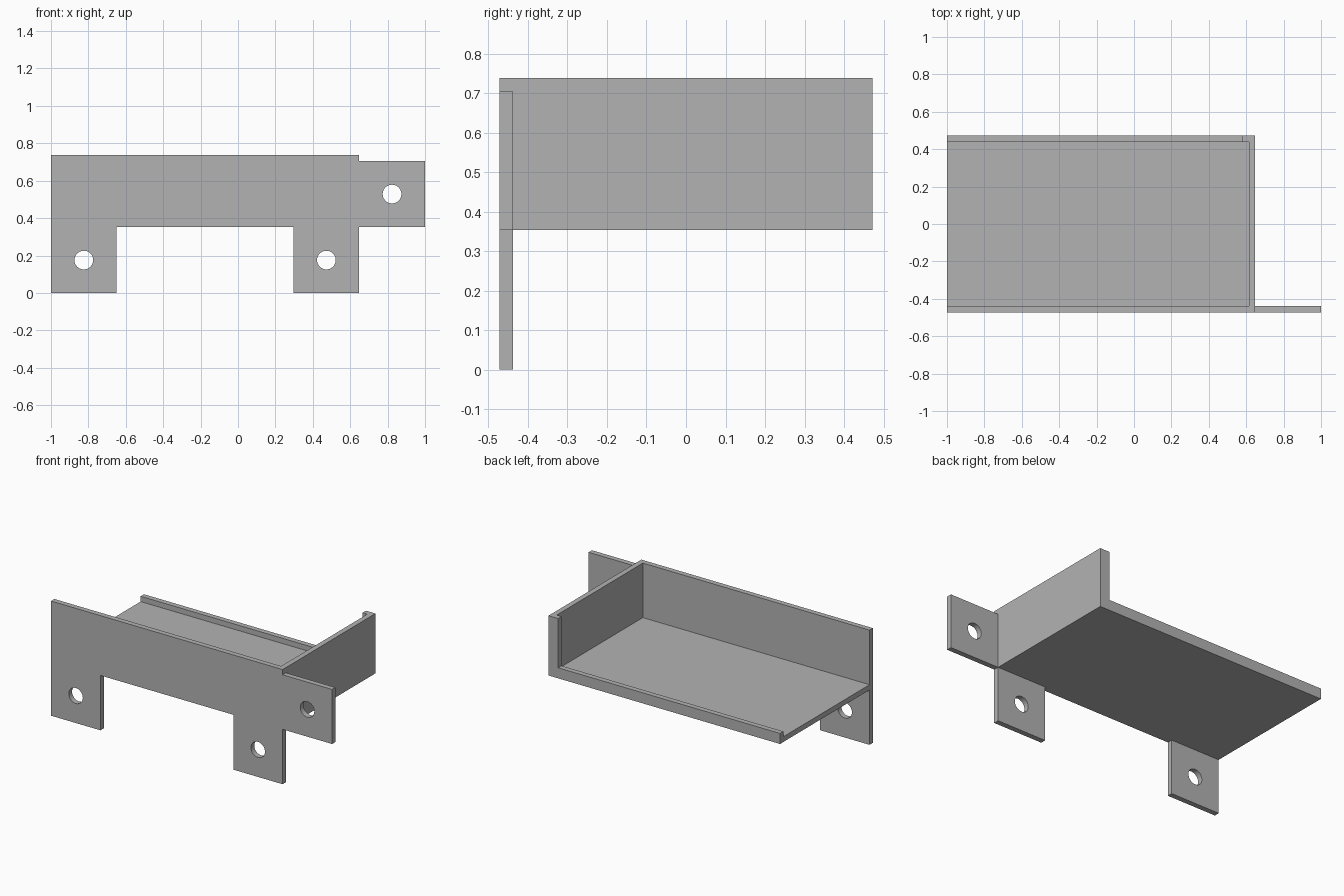
import bpy
import bmesh
import math
from mathutils import Vector

cube = bpy.data.objects.get("Cube")
if cube:
    bpy.data.objects.remove(cube, do_unlink=True)

# Single grey material
grey = bpy.data.materials.new("plain grey")
grey.use_nodes = True
colour = (0.45, 0.45, 0.45, 1)
grey.diffuse_color = colour
grey.node_tree.nodes["Principled BSDF"].inputs["Base Color"].default_value = colour

# Main dimensions
WALL = 0.034
LEFT, SIDE, END = -1.0, 0.648, 1.0
FRONT, BACK = -0.472, 0.472
BASE, TOP = 0.353, 0.738
TAB = 0.351
HOLE_RADIUS = 0.05


def extrude_profile(name, points, direction):
    """Solid made by extruding a flat outline along a direction."""
    bm = bmesh.new()
    face = bm.faces.new([bm.verts.new(p) for p in points])
    result = bmesh.ops.extrude_face_region(bm, geom=[face])
    moved = [v for v in result["geom"] if isinstance(v, bmesh.types.BMVert)]
    bmesh.ops.translate(bm, verts=moved, vec=Vector(direction))
    bmesh.ops.recalc_face_normals(bm, faces=bm.faces)
    mesh = bpy.data.meshes.new(name)
    bm.to_mesh(mesh)
    bm.free()
    mesh.materials.append(grey)
    obj = bpy.data.objects.new(name, mesh)
    bpy.context.collection.objects.link(obj)
    return obj


def drill(obj, x, z):
    """Cut a round hole from front to back."""
    bpy.ops.mesh.primitive_cylinder_add(
        vertices=40, radius=HOLE_RADIUS, depth=4 * WALL,
        location=(x, FRONT + WALL / 2, z), rotation=(math.pi / 2, 0, 0))
    cutter = bpy.context.object
    cutter.hide_render = True
    cutter.data.materials.append(grey)
    mod = obj.modifiers.new("hole", 'BOOLEAN')
    mod.operation = 'DIFFERENCE'
    mod.solver = 'EXACT'
    mod.object = cutter
    bpy.context.view_layer.objects.active = obj
    bpy.ops.object.modifier_apply(modifier=mod.name)
    bpy.data.objects.remove(cutter, do_unlink=True)


# Front plate with two hanging tabs and one side tab
outline = [
    (LEFT, 0), (LEFT + TAB, 0), (LEFT + TAB, BASE),
    (SIDE - TAB, BASE), (SIDE - TAB, 0), (SIDE, 0), (SIDE, BASE),
    (END, BASE), (END, BASE + TAB), (SIDE, BASE + TAB),
    (SIDE, TOP), (LEFT, TOP),
]
plate = extrude_profile("front_plate", [(x, FRONT, z) for x, z in outline], (0, WALL, 0))
half = TAB / 2
for hx, hz in ((LEFT + half, half), (SIDE - half, half), (SIDE + half, BASE + half)):
    drill(plate, hx, hz)

# Tray floor with the low back lip, an L-shaped section
inner = FRONT + WALL
section = [(inner, BASE), (BACK, BASE), (BACK, BASE + 2 * WALL),
           (BACK - WALL, BASE + 2 * WALL), (BACK - WALL, BASE + WALL), (inner, BASE + WALL)]
extrude_profile("tray_floor", [(LEFT, y, z) for y, z in section], (SIDE - WALL - LEFT, 0, 0))

# Side wall
wall = [(inner, BASE), (BACK, BASE), (BACK, TOP), (inner, TOP)]
extrude_profile("side_wall", [(SIDE - WALL, y, z) for y, z in wall], (WALL, 0, 0))

# Upright return at the back corner
post = [(SIDE - 2 * WALL, BACK - WALL), (SIDE - WALL, BACK - WALL),
        (SIDE - WALL, BACK), (SIDE - 2 * WALL, BACK)]
extrude_profile("corner_return", [(x, y, BASE + 2 * WALL) for x, y in post],
                (0, 0, TOP - BASE - 2 * WALL))
